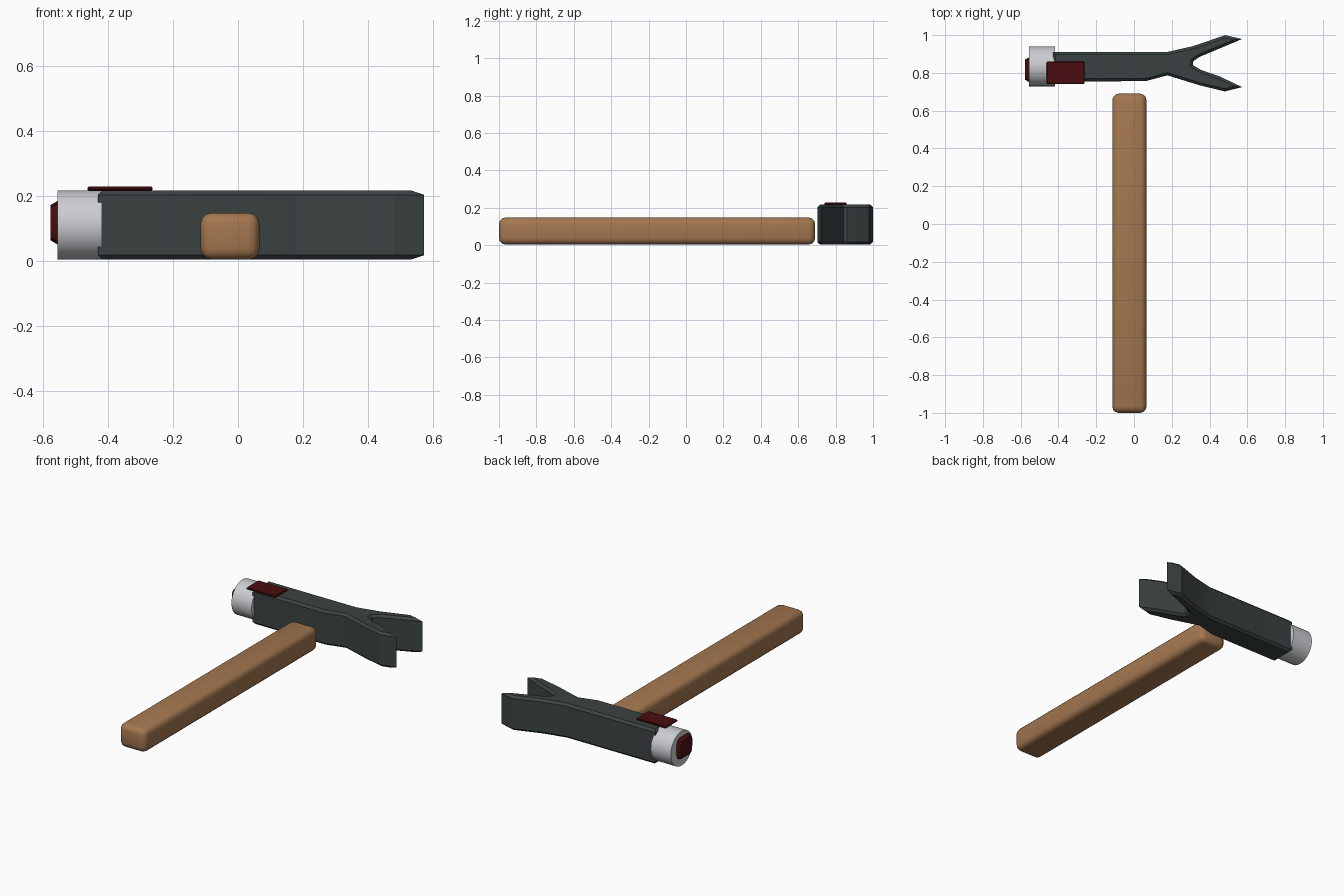
import bpy, bmesh, math
from mathutils import Matrix, Vector

if "Cube" in bpy.data.objects:
    bpy.data.objects.remove(bpy.data.objects["Cube"], do_unlink=True)


def material(name, rgb):
    m = bpy.data.materials.new(name)
    m.use_nodes = True
    m.diffuse_color = (*rgb, 1)
    m.node_tree.nodes["Principled BSDF"].inputs["Base Color"].default_value = (*rgb, 1)
    return m


WOOD = material("brown wood", (0.37, 0.185, 0.08))
IRON = material("dark iron", (0.044, 0.055, 0.055))
STEEL = material("light steel", (0.60, 0.61, 0.64))
RED = material("dark red", (0.07, 0.004, 0.005))


def finish(bm, name, mat, angle=30):
    bmesh.ops.recalc_face_normals(bm, faces=bm.faces)
    me = bpy.data.meshes.new(name)
    bm.to_mesh(me)
    bm.free()
    me.materials.append(mat)
    me.shade_smooth()
    me.set_sharp_from_angle(angle=math.radians(angle))
    ob = bpy.data.objects.new(name, me)
    bpy.context.collection.objects.link(ob)
    return ob


def bevel(bm, edges, offset, segments=1):
    bmesh.ops.bevel(bm, geom=list(edges), offset=offset, segments=segments,
                    affect='EDGES', profile=0.5, clamp_overlap=True)


def box(lo, hi):
    lo, hi = Vector(lo), Vector(hi)
    bm = bmesh.new()
    bmesh.ops.create_cube(bm, size=1)
    bmesh.ops.scale(bm, vec=hi - lo, verts=bm.verts)
    bmesh.ops.translate(bm, vec=(lo + hi) / 2, verts=bm.verts)
    return bm


# Handle: long bar with rounded edges
bm = box((-0.115, -1.0, 0.004), (0.066, 0.69, 0.148))
bevel(bm, bm.edges, 0.034, 3)
finish(bm, "handle", WOOD, 40)

# Head: forked claw outline, extruded upward, with chamfered rims
OUTLINE = [(-0.43, 0.755), (0.06, 0.756), (0.177, 0.787), (0.345, 0.735),
           (0.48, 0.702), (0.572, 0.725), (0.45, 0.783), (0.356, 0.815),
           (0.312, 0.841), (0.314, 0.862), (0.345, 0.884), (0.572, 0.979),
           (0.483, 1.0), (0.314, 0.942), (0.177, 0.911), (-0.43, 0.911)]
bm = bmesh.new()
base = bm.faces.new([bm.verts.new((x, y, 0.004)) for x, y in OUTLINE])
ext = bmesh.ops.extrude_face_region(bm, geom=[base])
top = [v for v in ext["geom"] if isinstance(v, bmesh.types.BMVert)]
bmesh.ops.translate(bm, vec=(0, 0, 0.213), verts=top)
bmesh.ops.recalc_face_normals(bm, faces=bm.faces)
bevel(bm, [e for e in bm.edges
           if abs(e.verts[0].co.z - e.verts[1].co.z) < 0.01], 0.014)
finish(bm, "claw_head", IRON, 25)

# Striking collar: short steel cylinder along x
bm = bmesh.new()
bmesh.ops.create_cone(bm, cap_ends=True, segments=32, radius1=0.106,
                      radius2=0.106, depth=0.137,
                      matrix=Matrix.Translation((-0.4865, 0.835, 0.111))
                      @ Matrix.Rotation(math.pi / 2, 4, 'Y'))
finish(bm, "striking_collar", STEEL)

# Striking face: rounded square pad tapering outward
bm = box((-0.576, 0.75, 0.05), (-0.553, 0.884, 0.185))
bevel(bm, [e for e in bm.edges
           if abs(e.verts[0].co.x - e.verts[1].co.x) > 0.01], 0.03, 2)
for v in bm.verts:
    if v.co.x < -0.57:
        v.co.y = 0.817 + (v.co.y - 0.817) * 0.8
        v.co.z = 0.1175 + (v.co.z - 0.1175) * 0.8
finish(bm, "striking_face", RED)

# Thin patch lying on top of the head
bm = box((-0.463, 0.74, 0.2155), (-0.262, 0.859, 0.228))
bevel(bm, bm.edges, 0.004)
finish(bm, "top_patch", RED)
